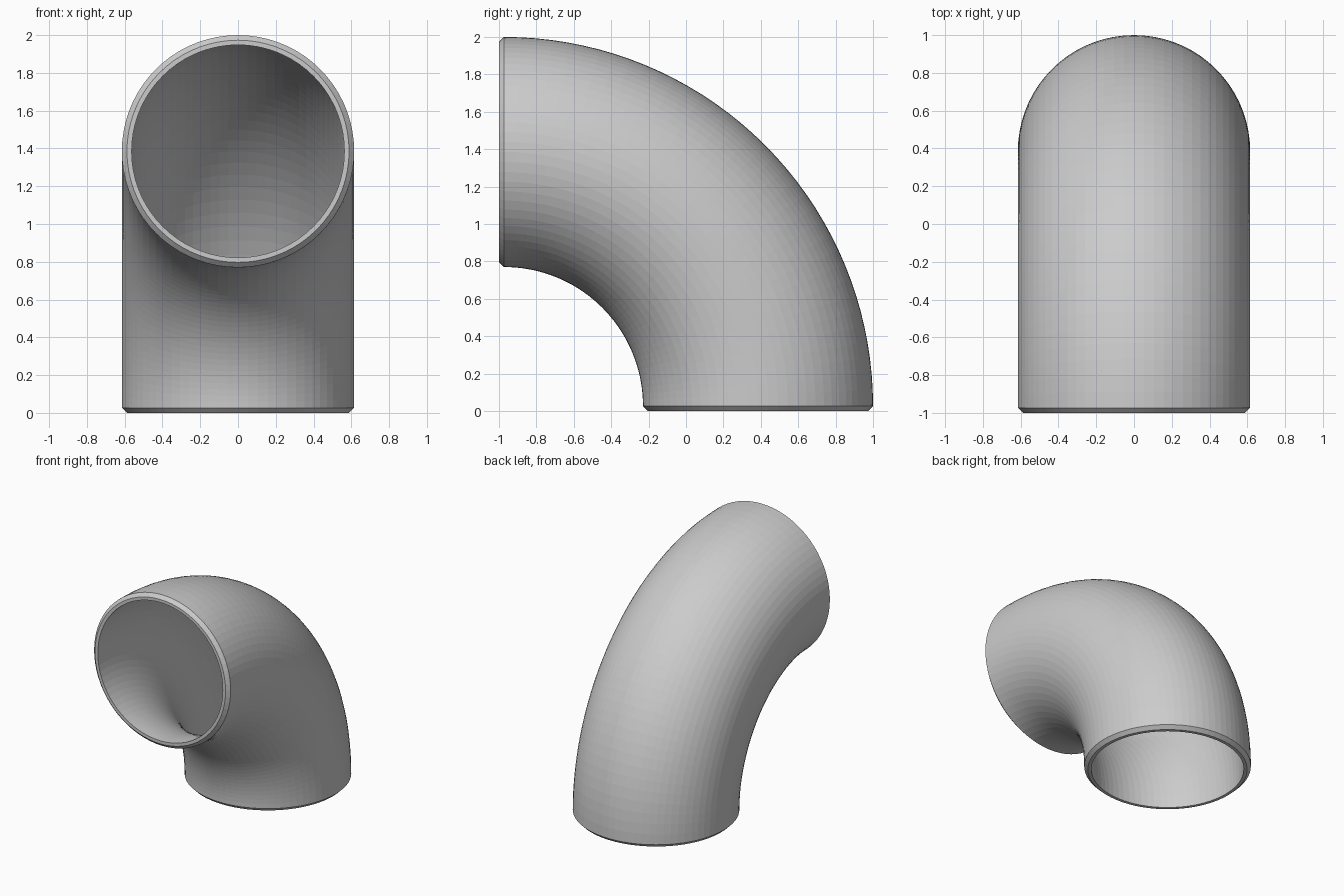
import bpy, bmesh
from math import sin, cos, pi

if "Cube" in bpy.data.objects:
    bpy.data.objects.remove(bpy.data.objects["Cube"])

SIDES, STEPS = 72, 36
BEND_Y, BEND_Z, BEND_R = -0.973, 0.027, 1.358   # bend centre and centreline radius
OUTER, LAND, INNER = 0.615, 0.588, 0.563        # outside, end land and bore radii
LIP = 0.027                                     # straight length at each end


def station(a, r, offset=0.0):
    """Ring of radius r at bend angle a, pushed along the pipe by offset."""
    pts = []
    for i in range(SIDES):
        t = 2 * pi * i / SIDES
        d = BEND_R + r * cos(t)
        pts.append((r * sin(t),
                    BEND_Y + d * cos(a) - offset * sin(a),
                    BEND_Z + d * sin(a) + offset * cos(a)))
    return pts


angles = [pi / 2 * k / STEPS for k in range(STEPS + 1)]

# Outer skin, bevelled front end, bore, bevelled bottom end
rings = [station(a, OUTER) for a in angles]
rings += [station(pi / 2, LAND, LIP), station(pi / 2, INNER, LIP)]
rings += [station(a, INNER) for a in reversed(angles)]
rings += [station(0, INNER, -LIP), station(0, LAND, -LIP)]

# Bridge every ring to the next, closing the wall on itself
bm = bmesh.new()
loops = [[bm.verts.new(p) for p in ring] for ring in rings]
for j, a in enumerate(loops):
    b = loops[(j + 1) % len(loops)]
    for i in range(SIDES):
        k = (i + 1) % SIDES
        bm.faces.new((a[i], a[k], b[k], b[i]))
bmesh.ops.recalc_face_normals(bm, faces=bm.faces)

mesh = bpy.data.meshes.new("pipe_elbow")
bm.to_mesh(mesh)
bm.free()
bpy.context.collection.objects.link(bpy.data.objects.new("pipe_elbow", mesh))
